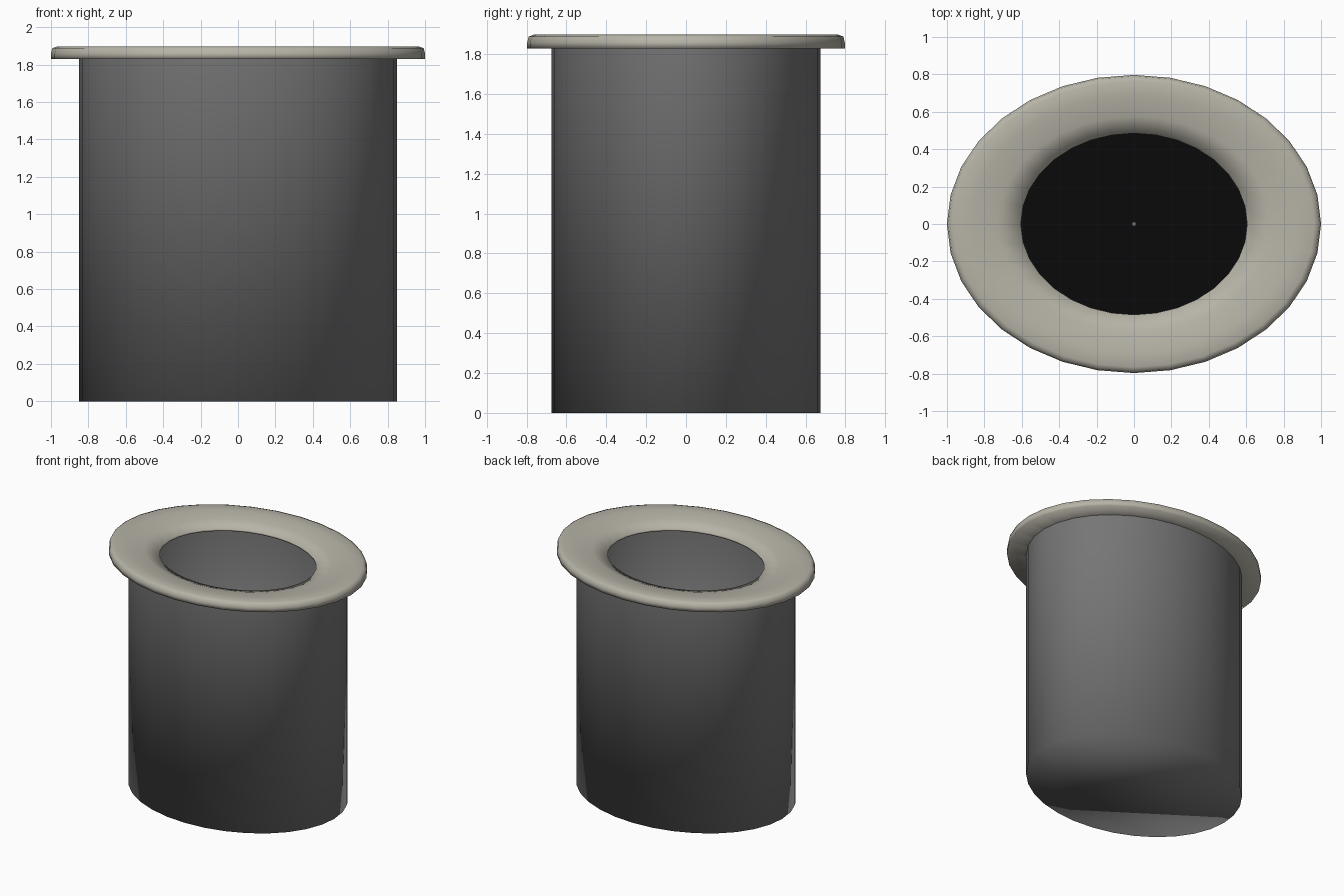
import bpy, bmesh, math

if "Cube" in bpy.data.objects:
    bpy.data.objects.remove(bpy.data.objects["Cube"])

SEGMENTS = 32


def material(name, rgb):
    mat = bpy.data.materials.new(name)
    mat.diffuse_color = (*rgb, 1)
    mat.use_nodes = True
    mat.node_tree.nodes["Principled BSDF"].inputs["Base Color"].default_value = mat.diffuse_color
    return mat


def oval_loft(name, profile, mat, closed=False, cap_start=False):
    """Stack oval rings given as (x radius, y radius, z) and skin them."""
    bm = bmesh.new()
    rings = []
    for rx, ry, z in profile:
        angles = [2 * math.pi * i / SEGMENTS for i in range(SEGMENTS)]
        rings.append([bm.verts.new((rx * math.cos(a), ry * math.sin(a), z)) for a in angles])
    pairs = list(zip(rings, rings[1:]))
    if closed:
        pairs.append((rings[-1], rings[0]))
    for low, high in pairs:
        for i in range(SEGMENTS):
            j = (i + 1) % SEGMENTS
            bm.faces.new((low[i], low[j], high[j], high[i]))
    if cap_start:
        bm.faces.new(rings[0][::-1])
    for f in bm.faces:
        f.smooth = True
    mesh = bpy.data.meshes.new(name)
    bm.to_mesh(mesh)
    bm.free()
    mesh.materials.append(mat)
    obj = bpy.data.objects.new(name, mesh)
    bpy.context.collection.objects.link(obj)
    return obj


grey = material("dark grey", (0.18, 0.18, 0.18))
stone = material("warm stone", (0.47, 0.45, 0.385))
black = material("black", (0.003, 0.003, 0.003))

# Open-topped oval bin with a closed bottom
oval_loft("bin_body", [(0.85, 0.675, 0), (0.85, 0.675, 1.84)], grey, cap_start=True)

# Black floor inside the bin
floor = oval_loft("inner_floor", [(0.835, 0.66, 0.012), (0.01, 0.01, 0.0125)], black)

# Overhanging rim that dips in towards the opening
rim = oval_loft("rim", [
    (0.605, 0.485, 1.83), (1.0, 0.797, 1.83), (1.0, 0.797, 1.858),
    (0.993, 0.79, 1.888), (0.965, 0.765, 1.898), (0.87, 0.69, 1.896),
    (0.73, 0.575, 1.878), (0.605, 0.485, 1.845)], stone, closed=True)
